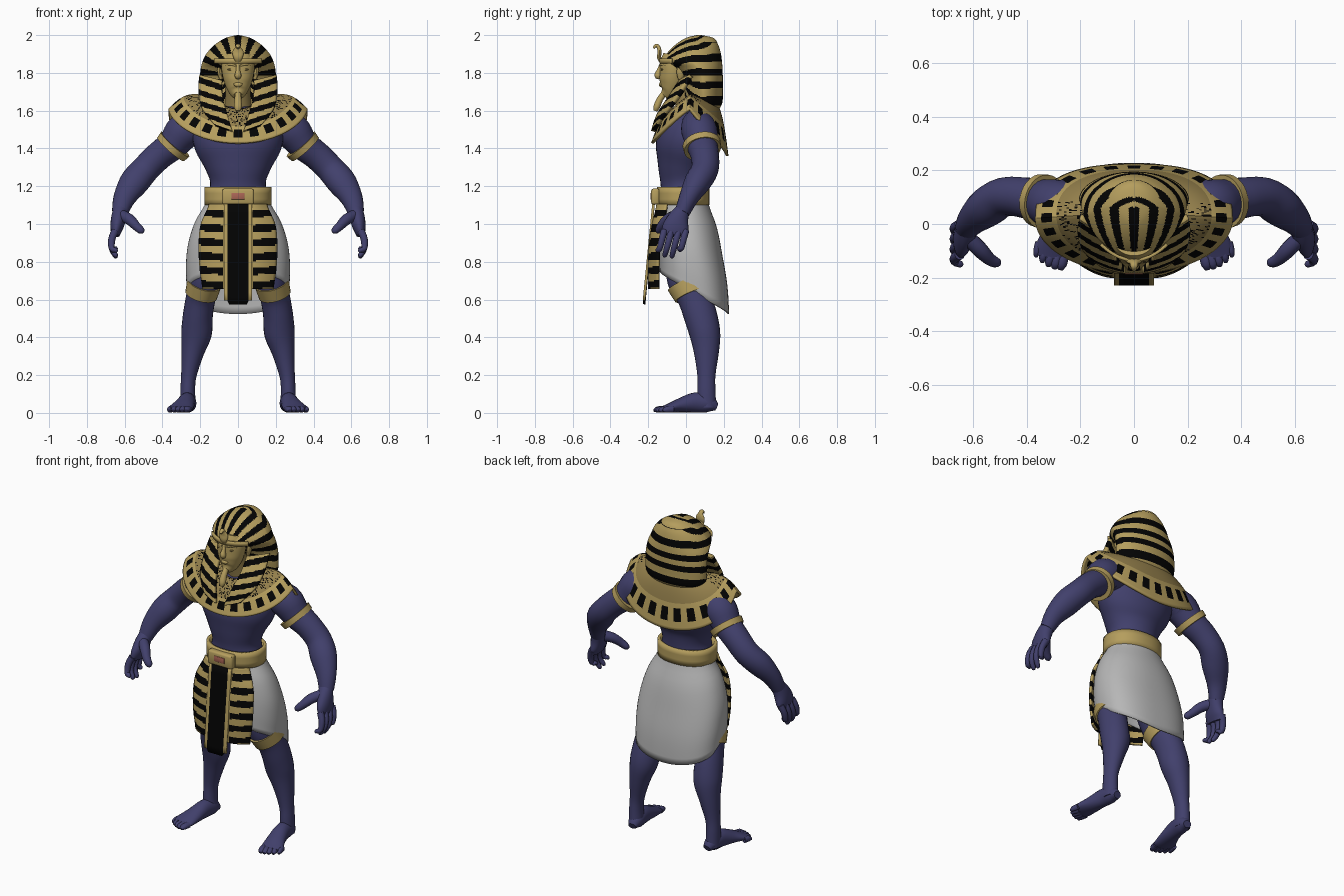
import bpy, bmesh, random
from math import sin, cos, pi, atan2
from mathutils import Vector

random.seed(4)
if "Cube" in bpy.data.objects:
    bpy.data.objects.remove(bpy.data.objects["Cube"])


def material(name, rgb):
    mat = bpy.data.materials.new(name)
    mat.use_nodes = True
    mat.diffuse_color = (*rgb, 1)
    bsdf = next(n for n in mat.node_tree.nodes if n.type == 'BSDF_PRINCIPLED')
    bsdf.inputs["Base Color"].default_value = (*rgb, 1)
    return mat


MATS = [material("blue skin", (0.053, 0.051, 0.15)),
        material("gold", (0.46, 0.34, 0.11)),
        material("aged gold", (0.29, 0.21, 0.07)),
        material("black", (0.001, 0.001, 0.001)),
        material("white linen", (0.47, 0.47, 0.47)),
        material("dull red", (0.4, 0.13, 0.09))]
SKIN, GOLD, AGED, BLACK, LINEN, RED = range(len(MATS))
parts = []


def lerp(a, b, t):
    return a + (b - a) * t


def spline(rows, t):
    """Smooth interpolation through evenly spaced rows, t from 0 to 1."""
    last = len(rows) - 1
    i = min(int(t * last), last - 1)
    f = t * last - i
    quad = [rows[max(0, min(last, i + k))] for k in (-1, 0, 1, 2)]
    return [b + 0.5 * f * (c - a + f * (2*a - 5*b + 4*c - d + f * (3*(b - c) + d - a)))
            for a, b, c, d in zip(*quad)]


def finish(name, bm, mirror=False, thick=0):
    bmesh.ops.recalc_face_normals(bm, faces=bm.faces)
    me = bpy.data.meshes.new(name)
    bm.to_mesh(me)
    bm.free()
    for mat in MATS:
        me.materials.append(mat)
    ob = bpy.data.objects.new(name, me)
    bpy.context.scene.collection.objects.link(ob)
    if thick:
        mod = ob.modifiers.new("thickness", 'SOLIDIFY')
        mod.thickness, mod.offset = thick, 0
    if mirror:
        ob.modifiers.new("mirror", 'MIRROR')
    parts.append(ob)
    return ob


def surface(name, point, nu, nv, rule, wrap=False, caps=False, mirror=False, thick=0):
    """Grid of point(u, v); rule(u, v, centre) or a plain index gives the colour."""
    bm = bmesh.new()
    cols = nu if wrap else nu + 1
    grid = [[bm.verts.new(point(i / nu, j / nv)) for i in range(cols)] for j in range(nv + 1)]
    for j in range(nv):
        for i in range(nu):
            k = (i + 1) % cols
            face = bm.faces.new((grid[j][i], grid[j][k], grid[j + 1][k], grid[j + 1][i]))
            face.material_index = (rule((i + 0.5) / nu, (j + 0.5) / nv, face.calc_center_median())
                                   if callable(rule) else rule)
    if caps:
        for row in (grid[0], grid[-1]):
            bm.faces.new(row).material_index = rule if isinstance(rule, int) else GOLD
    return finish(name, bm, mirror, thick)


def tube(name, rows, colour, mirror=False, sides=20, steps=4):
    """Limb through rows of x, y, z, half width, half depth."""
    def point(u, v):
        x, y, z, r1, r2 = spline(rows, v)
        ahead, behind = spline(rows, min(1, v + 0.02)), spline(rows, max(0, v - 0.02))
        t = (Vector(ahead[:3]) - Vector(behind[:3])).normalized()
        across = (Vector((1, 0, 0)) - t * t.x).normalized()
        a = 2 * pi * u
        return Vector((x, y, z)) + across * r1 * cos(a) + t.cross(across) * r2 * sin(a)
    return surface(name, point, sides, steps * (len(rows) - 1), colour, True, True, mirror)


def oval(u, rx, front, back, z, power=2):
    c, s = cos(2 * pi * u), sin(2 * pi * u)
    k = (abs(c) ** power + abs(s) ** power) ** (-1 / power)
    return rx * c * k, lerp(front, back, (1 + s * k) / 2), z


def box(name, centre, size, colour, bevel):
    bm = bmesh.new()
    bmesh.ops.create_cube(bm, size=1)
    bmesh.ops.scale(bm, vec=size, verts=bm.verts)
    bmesh.ops.translate(bm, vec=centre, verts=bm.verts)
    bmesh.ops.bevel(bm, geom=bm.edges[:], offset=bevel, segments=2, affect='EDGES', profile=0.5)
    for face in bm.faces:
        face.material_index = colour
    return finish(name, bm)


# Body and limbs
tube("torso", [(0, -.01, 1.04, .155, .115), (0, -.01, 1.14, .16, .122), (0, -.01, 1.22, .147, .125),
               (0, -.01, 1.3, .178, .138), (0, 0, 1.38, .222, .16), (0, .01, 1.46, .24, .16),
               (0, .03, 1.54, .22, .132), (0, .04, 1.61, .14, .09)], SKIN, sides=40)
tube("arm", [(.19, .06, 1.52, .09, .08), (.28, .07, 1.495, .1, .095), (.345, .085, 1.42, .082, .083),
             (.42, .1, 1.36, .076, .075), (.49, .1, 1.29, .075, .072), (.55, .06, 1.22, .078, .07),
             (.6, .015, 1.14, .06, .052), (.625, -.02, 1.06, .043, .04)], SKIN, True)
tube("armband", [(.333, .083, 1.422, .1, .102), (.356, .088, 1.396, .095, .099)], GOLD, True, 28, 1)
tube("palm", [(.62, -.015, 1.08, .04, .037), (.632, -.04, 1.03, .04, .055),
              (.642, -.055, .98, .034, .07), (.65, -.06, .94, .022, .065)], SKIN, True)
for i, tip in enumerate((.85, .825, .82, .86)):
    y = -.115 + i * .038
    tube("finger", [(.65, y, .965, .02, .019), (.668, y - .012, .92, .019, .018),
                    (.668, y - .025, .87, .016, .016), (.648, y - .035, tip + .01, .013, .013),
                    (.642, y - .037, tip, .005, .005)], SKIN, True, 10, 3)
tube("thumb", [(.62, -.05, 1.045, .03, .032), (.575, -.095, 1.025, .03, .029),
               (.54, -.13, .99, .024, .024), (.512, -.145, .965, .02, .018),
               (.502, -.15, .955, .007, .007)], SKIN, True, 12, 3)
tube("leg", [(.1, 0, 1.02, .095, .1), (.135, .005, .84, .107, .118), (.175, .012, .7, .087, .11),
             (.197, .045, .61, .079, .09), (.212, .075, .52, .079, .088), (.22, .1, .42, .081, .082),
             (.24, .108, .32, .06, .066), (.26, .108, .2, .041, .048), (.266, .108, .12, .039, .048),
             (.264, .11, .03, .042, .05)], SKIN, True, 24)
tube("foot", [(.258, .162, .03, .025, .02), (.262, .12, .048, .042, .046), (.27, .05, .055, .045, .053),
              (.285, -.03, .04, .055, .038), (.302, -.09, .026, .064, .024),
              (.31, -.125, .02, .056, .015)], SKIN, True)
for i in range(5):
    x, y = .262 + i * .023, -.115 + .003 * i * i
    size = .02 - i * .0015
    tube("toe", [(x, y, .02, size, .018), (x + .008, y - .035, .018, size, .017),
                 (x + .012, y - .055, .01, size * .5, .007)], SKIN, True, 10, 3)
tube("thigh_band", [(.178, .012, .69, .092, .116), (.195, .038, .625, .086, .102)], GOLD, True, 28, 1)


# Kilt, with the hem dropping to the back
def kilt(u, v):
    rx, front, back = spline([(.16, -.112, .11), (.225, -.135, .16), (.262, -.14, .19),
                              (.272, -.14, .215), (.266, -.135, .224)], v)
    return oval(u, rx, front, back, lerp(1.13, .635 - .112 * sin(2 * pi * u), v), 2 + .6 * v)


surface("kilt", kilt, 56, 16, LINEN, wrap=True, thick=.008)
surface("belt", lambda u, v: oval(u, .168, -.145, .115, lerp(1.1, 1.195, v), 2.2), 48, 3, GOLD,
        wrap=True, thick=.018)
box("buckle", (0, -.162, 1.145), (.17, .045, .085), GOLD, .012)
box("buckle_plate", (0, -.184, 1.147), (.07, .008, .034), RED, .003)

# Apron
surface("centre_apron",
        lambda u, v: (lerp(-.075, .075, u), lerp(-.172, -.222, v),
                      lerp(1.105, .575 + (.02 if abs(u - .5) > .36 else 0), v)),
        16, 12, lambda u, v, c: BLACK if abs(c.x) < .052 else GOLD, thick=.014)


def side_apron(u, v):
    outer, y = spline([(.15, -.15), (.195, -.175), (.205, -.19), (.2, -.195), (.185, -.195)], v)
    x = lerp(.066, outer, u)
    return x, y + .05 * u * u, lerp(1.105, .655, v)


surface("side_apron", side_apron, 10, 55,
        lambda u, v, c: BLACK if (6 * v + .12 * u) % 1 > .5 and u > .08 else GOLD,
        mirror=True, thick=.014)


# Broad collar with a band of dark stones and a speckled inner field
def collar(u, v):
    s = sin(2 * pi * u)
    hem = 1.605 - (.245 * s if s > 0 else .178 * abs(s) ** 1.2)
    spread = v ** .72
    inner = oval(u, .1, -.06, .14, 0)
    outer = oval(u, .364, -.178, .218, 0, 2.5 if s > 0 else 2)
    bulge = .045 if s > 0 else lerp(.045, .02, s * s)
    return (lerp(inner[0], outer[0], spread), lerp(inner[1], outer[1], spread),
            lerp(1.66 - .055 * max(0, -s), hem, v) + bulge * sin(pi * v))


def collar_colour(u, v, c):
    across, along = (24 * u + .5) % 1 - .5, v - .8
    if (across / .29) ** 4 + (along / .1) ** 4 < 1:
        return BLACK
    if v > .62:
        return GOLD
    return BLACK if c.y < .08 and random.random() < .2 else AGED


surface("collar", collar, 264, 26, collar_colour, wrap=True, thick=.014)
tube("neck", [(0, .03, 1.58, .08, .08), (0, .01, 1.66, .07, .07), (0, -.01, 1.76, .065, .07)], AGED)


# Striped headcloth: stripes fan out over the brow and run level round the back
def egg(u, rx, front, back, z):
    x, y, z = oval(u, rx, front, back, z)
    return x * (1 - .22 * max(0, -sin(2 * pi * u))), y, z


def headcloth(u, v):
    z, front, back, rx = spline([(2, .06, .08, .006), (1.985, .0, .145, .065), (1.95, -.055, .17, .122),
                                 (1.905, -.1, .184, .165), (1.865, -.122, .19, .186),
                                 (1.825, -.07, .193, .197), (1.77, -.025, .195, .202),
                                 (1.7, -.015, .195, .205), (1.64, -.01, .192, .198),
                                 (1.6, 0, .17, .17)], v)
    return egg(u, rx, front, back, z)


def headcloth_colour(u, v, c):
    if c.y > .1 and c.z > 1.965:
        return GOLD
    blend = min(1, max(0, (c.y - .06) / .08))
    fan = atan2(c.z - 1.78, lerp(abs(c.x), .19, blend))
    return BLACK if ((fan - pi / 2) / .36 + .25) % 1 < .5 else GOLD


surface("headcloth", headcloth, 160, 110, headcloth_colour, wrap=True, caps=True)


def lappet(u, v):
    inner, outer, y, z = spline([(.085, .2, -.04, 1.77), (.08, .205, -.098, 1.68),
                                 (.055, .185, -.15, 1.59), (.03, .12, -.175, 1.505)], v)
    x = lerp(inner, outer, u)
    return x, y + 1.7 * x * x, z + .03 * (u - .5)


surface("headcloth_lappet", lappet, 10, 60,
        lambda u, v, c: BLACK if (4.5 * v + .2 * u) % 1 > .5 else GOLD, mirror=True, thick=.024)
surface("brow_band", lambda u, v: egg(lerp(.61, .89, u), .186, -.135, .19, lerp(1.85, 1.876, v)),
        32, 2, GOLD, thick=.012)

# Face
tube("face", [(0, -.116, 1.68, .022, .024), (0, -.093, 1.7, .048, .05), (0, -.074, 1.74, .069, .068),
              (0, -.066, 1.79, .083, .074), (0, -.06, 1.845, .088, .078),
              (0, -.05, 1.89, .08, .07)], GOLD, sides=32)
tube("nose", [(0, -.13, 1.845, .009, .01), (0, -.142, 1.81, .012, .014),
              (0, -.149, 1.785, .018, .018), (0, -.138, 1.772, .012, .008)], GOLD, sides=12)
tube("lips", [(0, -.13, 1.748, .014, .006), (0, -.133, 1.741, .024, .01),
              (0, -.133, 1.734, .02, .01), (0, -.128, 1.727, .01, .005)], GOLD, sides=12)
tube("eye", [(.038, -.126, 1.824, .01, .004), (.038, -.126, 1.818, .018, .007),
             (.038, -.126, 1.812, .01, .004)], AGED, True, 12)
tube("brow", [(.012, -.138, 1.838, .005, .005), (.04, -.128, 1.845, .006, .006),
              (.068, -.106, 1.838, .004, .004)], GOLD, True, 8)
tube("ear", [(.09, -.03, 1.765, .008, .012), (.097, -.028, 1.8, .012, .022),
             (.1, -.025, 1.84, .01, .02)], GOLD, True, 12)
tube("beard", [(0, -.11, 1.7, .016, .016), (0, -.138, 1.66, .018, .017),
               (0, -.155, 1.62, .021, .018), (0, -.162, 1.598, .012, .01)], GOLD, sides=14)
tube("brow_serpent", [(0, -.128, 1.855, .012, .01), (0, -.142, 1.88, .024, .011),
                      (0, -.14, 1.91, .03, .011), (0, -.145, 1.935, .016, .01),
                      (0, -.158, 1.945, .013, .009), (0, -.172, 1.93, .008, .006)], GOLD, sides=14)

# Smooth shading with crisp rims
bpy.ops.object.select_all(action='DESELECT')
for ob in parts:
    ob.select_set(True)
bpy.context.view_layer.objects.active = parts[0]
bpy.ops.object.shade_smooth_by_angle(angle=.8)
